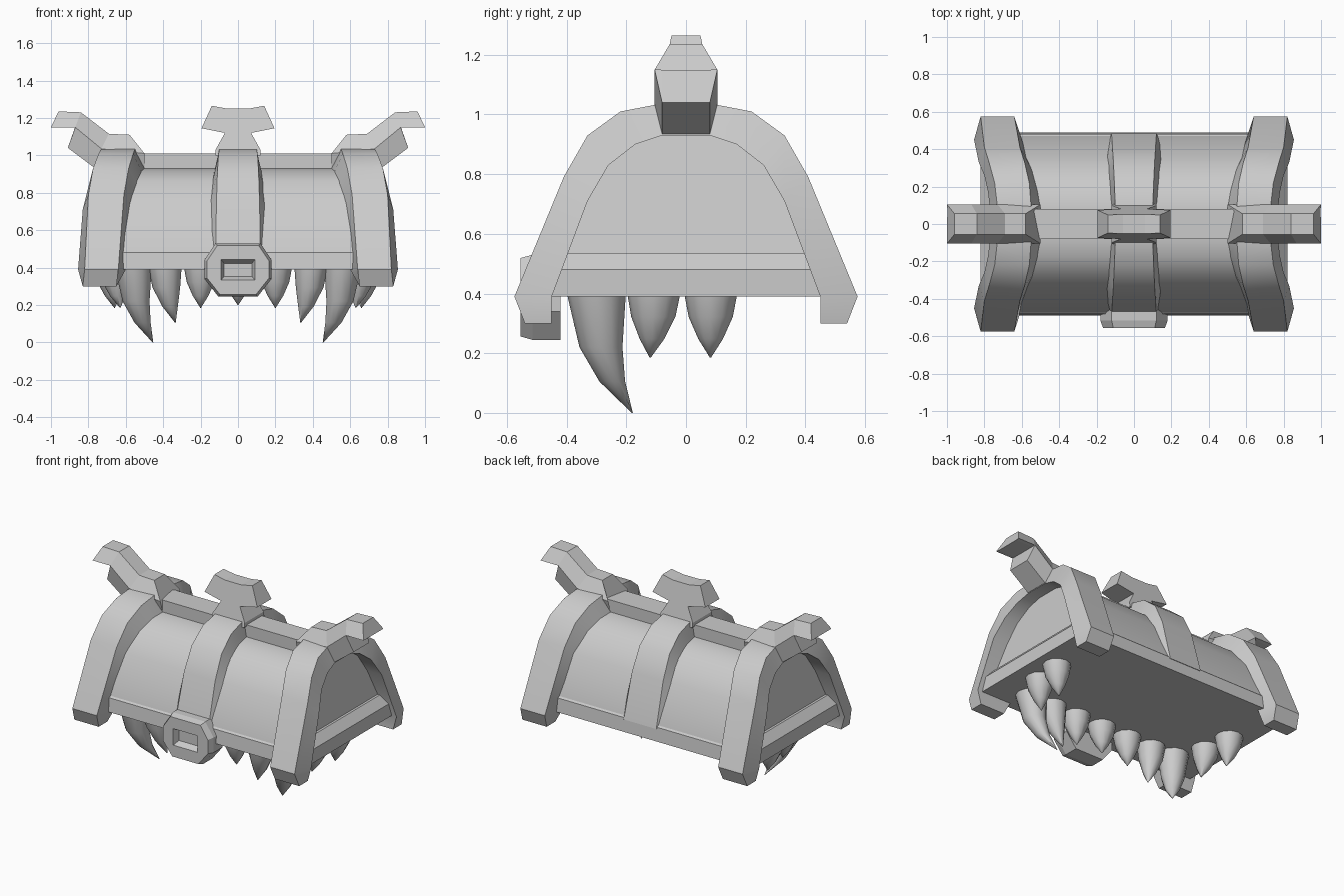
import bpy, bmesh, math
from mathutils import Vector

if "Cube" in bpy.data.objects:
    bpy.data.objects.remove(bpy.data.objects["Cube"])


def loft(name, rings, smooth=None, mirror=False):
    """Skin a list of equal-length point rings and cap both ends."""
    bm = bmesh.new()
    vr = [[bm.verts.new(p) for p in r] for r in rings]
    n = len(rings[0])
    for a, b in zip(vr, vr[1:]):
        for i in range(n):
            j = (i + 1) % n
            bm.faces.new((a[i], a[j], b[j], b[i]))
    bm.faces.new(vr[0])
    bm.faces.new(vr[-1])
    bmesh.ops.remove_doubles(bm, verts=bm.verts, dist=0.0005)
    bmesh.ops.recalc_face_normals(bm, faces=bm.faces)
    me = bpy.data.meshes.new(name)
    bm.to_mesh(me)
    bm.free()
    ob = bpy.data.objects.new(name, me)
    bpy.context.collection.objects.link(ob)
    if mirror:
        ob.modifiers.new("mirror", 'MIRROR')
    if smooth:
        bpy.ops.object.select_all(action='DESELECT')
        ob.select_set(True)
        bpy.context.view_layer.objects.active = ob
        bpy.ops.object.shade_smooth_by_angle(angle=math.radians(smooth))
    return ob


def rect(hx, hy, z):
    return [(-hx, -hy, z), (hx, -hy, z), (hx, hy, z), (-hx, hy, z)]


def arch(rows):
    """Strap sections over the lid: (outer y,z, inner y,z, outer x0,x1, inner x0,x1)."""
    def ring(r, s):
        oy, oz, iy, iz, a, b, c, d = r
        return [(a, s * oy, oz), (b, s * oy, oz), (d, s * iy, iz), (c, s * iy, iz)]
    return [ring(r, -1) for r in rows] + [ring(r, 1) for r in reversed(rows)]


# Base slab with chamfered upper edge
loft("lid_base", [rect(.82, .49, .39), rect(.82, .48, .48), rect(.77, .43, .535)])

# Curved lid with slightly leaning end panels
half = [(.49, .39), (.475, .48), (.36, .74), (.27, .86), (.175, .915), (.08, .93)]
prof = [(-y, z) for y, z in half] + [(y, z) for y, z in reversed(half)]
loft("lid_shell", [[(s * (.78 - .18 * (z - .39)), y, z) for y, z in prof]
                   for s in (-1, 1)], smooth=30)

# Ridge plank along the top
loft("top_ridge", [rect(.56, .08, .90), rect(.56, .08, 1.01)])

# Outer straps, leaning inwards and bevelled along both sides
loft("side_strap", arch([
    (.54, .30, .45, .30, .65, .83, .65, .83),
    (.575, .39, .45, .39, .64, .82, .60, .855),
    (.41, .79, .33, .71, .61, .80, .56, .83),
    (.33, .93, .26, .83, .585, .775, .53, .80),
    (.22, 1.01, .17, .90, .56, .745, .51, .78),
    (.09, 1.035, .08, .93, .55, .73, .50, .77)]), smooth=30, mirror=True)

# Centre strap, fading into the rim
loft("centre_strap", arch([
    (.485, .47, .44, .47, -.12, .12, -.155, .155),
    (.405, .76, .35, .73, -.115, .115, -.15, .15),
    (.33, .91, .26, .84, -.11, .11, -.14, .14),
    (.22, 1.0, .17, .90, -.105, .105, -.13, .13),
    (.09, 1.035, .08, .92, -.10, .10, -.12, .12)]), smooth=30)

# Horns: hexagonal sections given by top, middle and bottom (x, z)
stations = [((.58, 1.11), (.50, 1.01), (.50, .93)),
            ((.69, 1.115), (.73, 1.035), (.77, .935)),
            ((.84, 1.23), (.87, 1.15), (.91, 1.04)),
            ((.84, 1.23), (.87, 1.15), (.872, 1.148)),
            ((.96, 1.235), (1.0, 1.15), (.998, 1.148))]
loft("horn", [[(t[0], -.055, t[1]), (m[0], -.105, m[1]), (b[0], -.08, b[1]),
               (b[0], .08, b[1]), (m[0], .105, m[1]), (t[0], .055, t[1])]
              for t, m, b in stations], mirror=True)

# Centre crest: outline thinning towards the top
right = [(.12, 1.0), (.12, 1.03), (.07, 1.12), (.195, 1.145), (.14, 1.265), (.06, 1.25)]
outline = right + [(-x, z) for x, z in reversed(right)]
loft("centre_crest", [[(x, s * (.10 - .22 * (z - 1.03)), z) for x, z in outline]
                      for s in (-1, 1)])

# Octagonal lock plate with a rectangular keyhole recess
octo = [(.12, .53), (.18, .44), (.18, .34), (.105, .245)]
octo += [(-x, z) for x, z in reversed(octo)]


def plate(y, k):
    return [(x * k, y, .388 + (z - .388) * k) for x, z in octo]


def slot(y, hx, hz):
    return [(math.copysign(hx, x), y, .388 + math.copysign(hz, z - .388)) for x, z in octo]


loft("lock_plate", [plate(-.42, 1), plate(-.515, 1), plate(-.555, .92),
                    slot(-.555, .09, .055), slot(-.515, .075, .035)])


# Teeth: round sections along a bent axis of (x, y, z, radius)
def tooth(name, axis, mirror=True):
    loft(name, [[(x + r * math.cos(i * math.tau / 12), y + r * math.sin(i * math.tau / 12), z)
                 for i in range(12)] for x, y, z, r in axis], smooth=60, mirror=mirror)


def small_tooth(name, x, y, tx, ty, tz, r=.088, mirror=True):
    h = .395 - tz
    tooth(name, [(x + (tx - x) * t * t, y + (ty - y) * t * t, .395 - h * t, r * k)
                 for t, k in ((0, 1), (.35, .84), (.7, .47), (1, .02))], mirror)


tooth("large_fang", [(.56, -.30, .395, .098), (.545, -.285, .22, .072),
                     (.51, -.247, .105, .043), (.455, -.18, 0, .002)])
small_tooth("second_fang", .39, -.305, .335, -.27, .105)
small_tooth("front_tooth", .20, -.305, .20, -.30, .185)
small_tooth("middle_tooth", 0, -.305, 0, -.30, .20, mirror=False)
small_tooth("side_tooth_front", .655, -.108, .63, -.12, .185)
small_tooth("side_tooth_back", .68, .083, .66, .082, .185)
